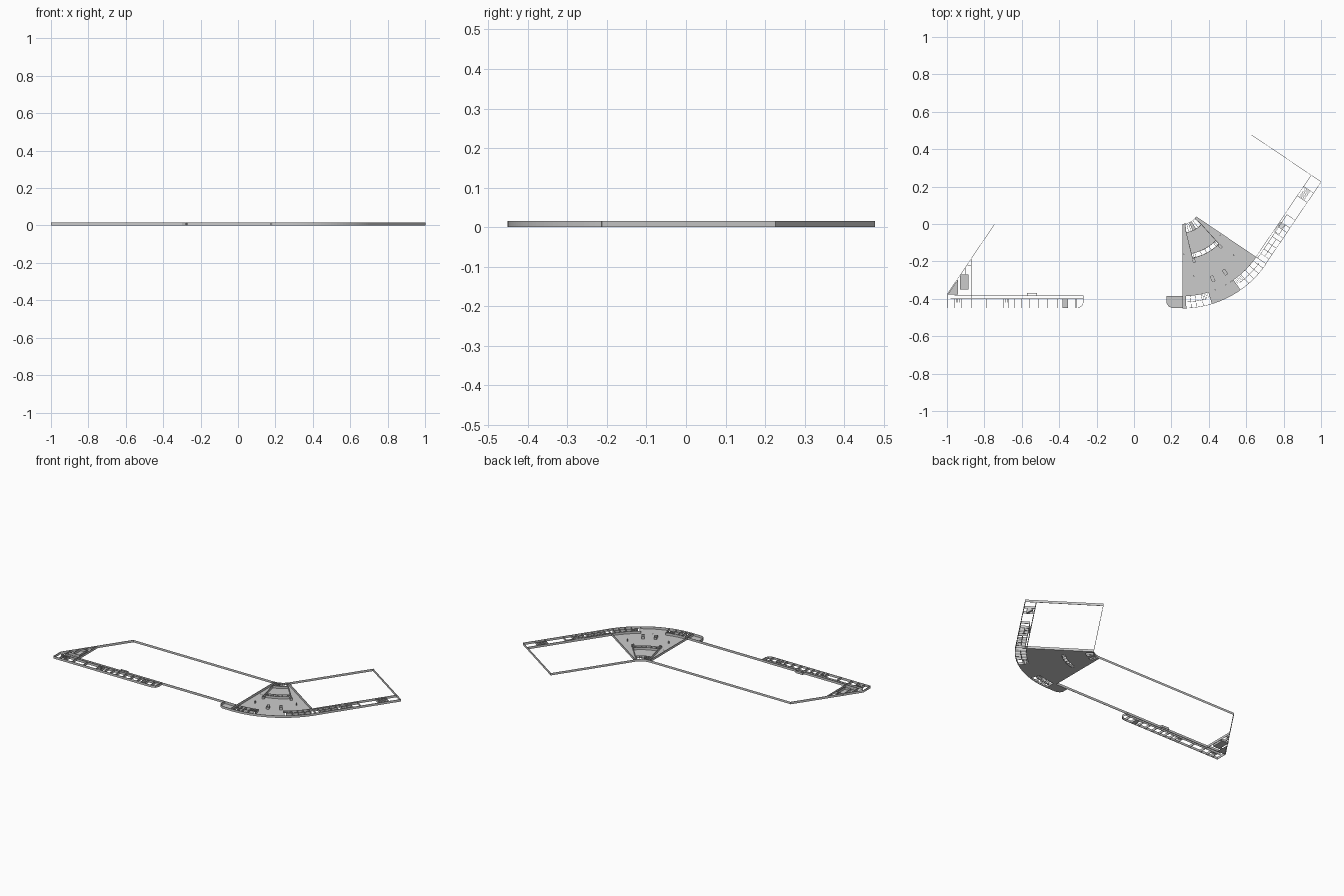
import bpy, bmesh
from math import sin, cos, radians
from mathutils import Vector

if "Cube" in bpy.data.objects:
    bpy.data.objects.remove(bpy.data.objects["Cube"])

H = 0.015                        # wall height
T = 0.003                        # wall thickness
C = Vector((0.26, 0.088))        # centre of the curved block
R_IN, R_MID, R_OUT, SWEEP = 0.088, 0.473, 0.538, 56


def ring(a, r):
    """Curved block: angle from straight down, radius."""
    return C + r * Vector((sin(radians(a)), -cos(radians(a))))


U = Vector((cos(radians(SWEEP)), sin(radians(SWEEP))))
N = Vector((-U.y, U.x))
P = ring(SWEEP, R_OUT)


def wing(s, t):
    """Angled wing: distance along it, distance in from the outer wall."""
    return P + s * U + t * N


def flat(x, y):
    return Vector((x, y))


def arc(a0, a1, r, n=16):
    return [ring(a0 + (a1 - a0) * i / n, r) for i in range(n + 1)]


def finish(name, bm):
    me = bpy.data.meshes.new(name)
    bm.to_mesh(me)
    bm.free()
    ob = bpy.data.objects.new(name, me)
    bpy.context.collection.objects.link(ob)
    return ob


def walls(name, paths, thick=T):
    """Upright walls along each path; thick=0 makes single sheets."""
    bm = bmesh.new()
    for path in paths:
        for a, b in zip(path, path[1:]):
            a, b = Vector(a), Vector(b)
            if thick == 0:
                bm.faces.new([bm.verts.new((p.x, p.y, z)) for p, z in ((a, 0), (b, 0), (b, H), (a, H))])
                continue
            d = (b - a).normalized()
            o = Vector((-d.y, d.x)) * thick / 2
            base = [bm.verts.new((p.x, p.y, 0)) for p in (a - o, b - o, b + o, a + o)]
            f = bm.faces.new(base)
            top = bmesh.ops.extrude_face_region(bm, geom=[f])["geom"]
            bmesh.ops.translate(bm, vec=(0, 0, H), verts=[v for v in top if isinstance(v, bmesh.types.BMVert)])
    bmesh.ops.recalc_face_normals(bm, faces=bm.faces[:])
    return finish(name, bm)


def floors(name, polys):
    bm = bmesh.new()
    for poly in polys:
        bm.faces.new([bm.verts.new((p[0], p[1], 0)) for p in poly])
    for f in bm.faces:
        f.normal_update()
        if f.normal.z < 0:
            f.normal_flip()
    return finish(name, bm)


def band(a0, a1, r0, r1, n=10):
    """Ring-shaped floor as a strip of quads."""
    i, o = arc(a0, a1, r0, n), arc(a0, a1, r1, n)
    return [(i[k], o[k], o[k + 1], i[k + 1]) for k in range(n)]


def rect(f, a0, a1, b0, b1):
    return [f(a0, b0), f(a1, b0), f(a1, b1), f(a0, b1), f(a0, b0)]


def stairs(f, a0, a1, b0, b1, n):
    """Tread lines across a stairwell."""
    return [[f(a0 + (a1 - a0) * i / n, b0), f(a0 + (a1 - a0) * i / n, b1)] for i in range(n + 1)]


# Long straight wing: shell with rounded end
walls("straight_wing_shell", [
    [(-0.745, 0), (-0.999, -0.376), (-0.999, -0.449), (-0.30, -0.449), (-0.28, -0.44), (-0.271, -0.42), (-0.271, -0.385)],
    [(-0.87, -0.384), (-0.271, -0.384)],
    [(-0.98, -0.40), (-0.271, -0.40)],
    [(-0.87, -0.40), (-0.87, -0.186)]], 0.002)
# Room partitions
xs = (-0.96, -0.92, -0.87, -0.79, -0.70, -0.67, -0.64, -0.60, -0.56, -0.51, -0.46, -0.41, -0.38, -0.355, -0.31)
walls("straight_wing_partitions", [[(x, -0.449), (x, -0.40)] for x in xs])
walls("straight_wing_stairs", stairs(flat, -0.70, -0.67, -0.42, -0.40, 4)
      + stairs(flat, -0.95, -0.92, -0.42, -0.40, 4) + [rect(flat, -0.57, -0.52, -0.384, -0.37)], 0.0015)
# Corner rooms beside the slanted wall
walls("corner_rooms", [rect(flat, -0.93, -0.885, -0.35, -0.27),
                       [(-0.96, -0.32), (-0.96, -0.38), (-0.87, -0.38)],
                       [(-0.93, -0.27), (-0.87, -0.27)], [(-0.90, -0.27), (-0.90, -0.235)],
                       [(-0.96, -0.35), (-0.93, -0.35)], [(-0.89, -0.22), (-0.87, -0.22)]], 0.002)
floors("corner_floors", [rect(flat, -0.93, -0.885, -0.35, -0.27)[:4],
                         [(-0.997, -0.378), (-0.94, -0.378), (-0.94, -0.295)],
                         rect(flat, -0.38, -0.355, -0.449, -0.40)[:4]])

# Thin outer sheets of the open halls
walls("hall_front_wall", [[(-0.271, -0.385), (0.26, -0.385)]], 0.002)
walls("hall_back_sheet", [[(-0.745, 0), (0.26, 0)]], 0)
walls("wing_back_sheet", [[wing(0, 0.45), wing(0.53, 0.45)]], 0)

# Curved block: floors with open stairwells and rooms
floors("curved_block_floor",
       band(0, SWEEP, 0.275, R_MID, 16) + band(0, SWEEP, 0.135, 0.25)
       + band(0, 11, 0.25, 0.275, 3) + band(45, SWEEP, 0.25, 0.275, 3)
       + band(0, 8, R_IN, 0.135, 2) + band(24, 32, R_IN, 0.135, 2) + band(48, SWEEP, R_IN, 0.135, 2)
       + band(0, 2, R_MID, R_OUT, 1) + band(17, 35, R_MID, R_OUT, 8))
lobby = [(0.26, -0.385), (0.176, -0.385), (0.176, -0.425), (0.185, -0.44), (0.205, -0.449), (0.26, -0.449)]
floors("rounded_lobby_floor", [lobby])
walls("rounded_lobby_wall", [lobby[1:]], 0.002)

# Curved block: shell and radial side walls
walls("curved_block_shell", [arc(0, SWEEP, R_OUT, 28), arc(0, SWEEP, R_IN, 10),
                             [ring(0, R_IN), ring(0, R_OUT)],
                             [ring(SWEEP, R_IN), ring(SWEEP, R_MID)]], 0.002)
# Inner auditorium and its curved stair band
walls("auditorium_walls", [arc(8, 48, 0.135, 10), arc(11, 45, 0.25, 12), arc(11, 45, 0.275, 12),
                           [ring(8, R_IN), ring(8, 0.135)], [ring(48, R_IN), ring(48, 0.135)],
                           [ring(8, 0.135), ring(11, 0.275)], [ring(48, 0.135), ring(45, 0.275)]])
walls("auditorium_stairs", [[ring(a, 0.25), ring(a, 0.275)] for a in (13, 15, 22, 28, 34, 41, 43)]
      + [[ring(a, 0.092), ring(a, 0.135)] for a in (14, 20, 24, 32, 38)], 0.002)
# Outer rooms of the curved block
walls("curved_rooms", [arc(2, 17, R_MID, 6), arc(35, SWEEP, R_MID, 8), arc(3, 15, 0.505, 5), arc(37, 54, 0.505, 7)]
      + [[ring(a, R_MID), ring(a, R_OUT)] for a in (2, 5, 8, 12, 17, 35, 41, 45, 49, 53, 56)], 0.002)
walls("curved_block_stairs", [[ring(a, 0.478), ring(a, 0.503)] for a in (13, 14, 15, 16, 36, 37, 38, 39, 40)], 0.0015)
# Small flights and columns, mirrored about the block's middle line
posts = []
for side in (-1, 1):
    for off, r, w, d in ((19, 0.373, 0.4, 0.003), (5.2, 0.413, 1.1, 0.016), (16, 0.29, 1.2, 0.010)):
        a = 28 + side * off
        posts.append(rect(ring, a - w, a + w, r - d, r + d))
walls("floor_flights_and_columns", posts, 0.002)

# Angled wing: outer wall, end wall, corridor wall
L = 0.528
walls("angled_wing_shell", [[wing(0, 0.001), wing(L, 0.001), wing(L, 0.45)],
                            [wing(0, 0.065), wing(L, 0.065)],
                            [wing(0, 0.054), wing(0.28, 0.054)]], 0.002)
# Rooms of the angled wing
walls("angled_wing_partitions", [[wing(s, 0), wing(s, 0.054)] for s in (0.0, 0.03, 0.06, 0.10, 0.14, 0.165, 0.20, 0.23, 0.28)]
      + [[wing(s, 0), wing(s, 0.065)] for s in (0.395, 0.455)]
      + [rect(wing, 0.17, 0.23, 0.03, 0.06), [wing(0.03, 0.028), wing(0.14, 0.028)]], 0.002)
walls("angled_wing_stairs", stairs(wing, 0.40, 0.45, 0.02, 0.055, 8)
      + stairs(wing, 0.205, 0.225, 0.032, 0.058, 4), 0.0015)
